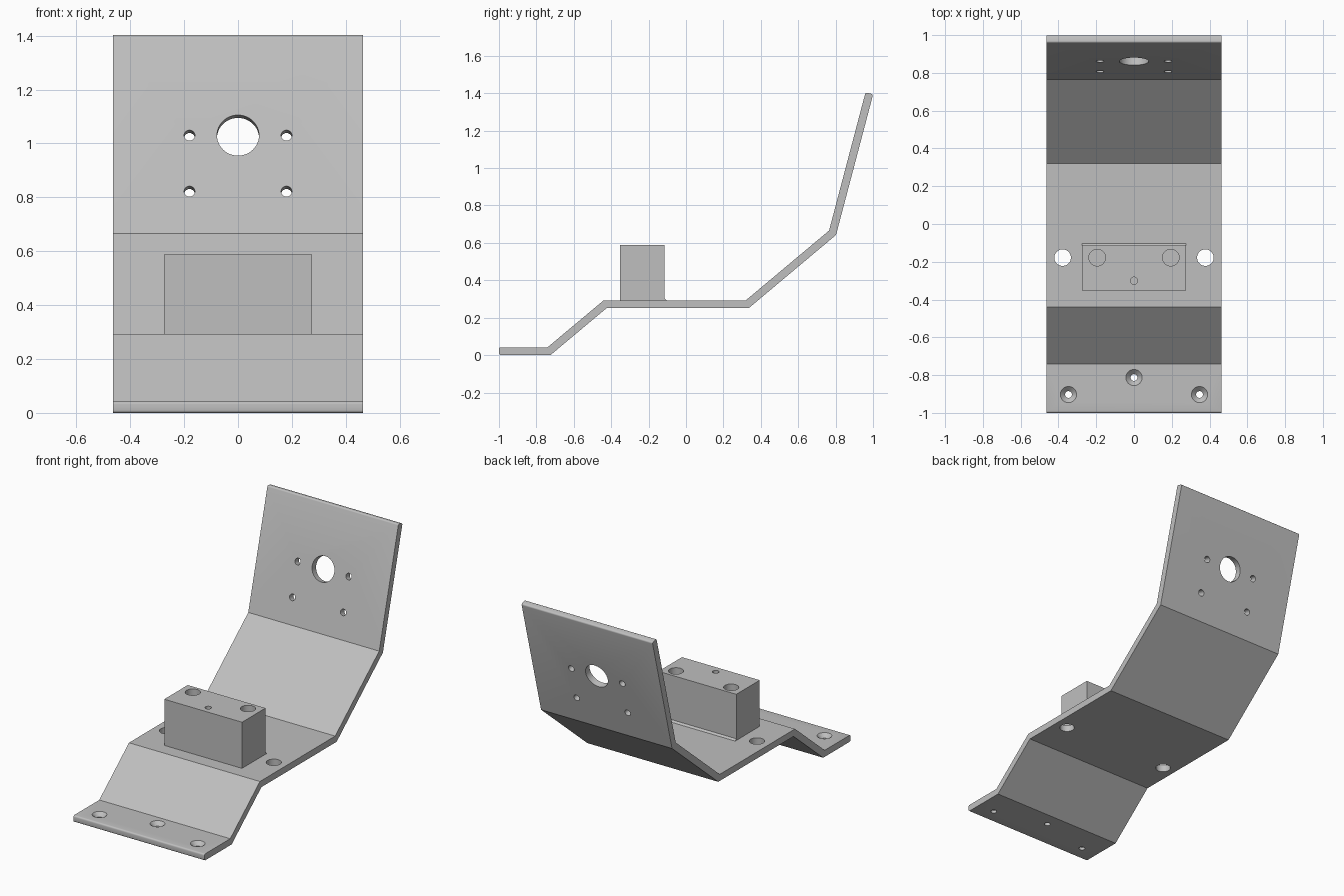
import bpy
import bmesh
from math import radians, sin, cos
from mathutils import Matrix, Vector

cube = bpy.data.objects.get("Cube")
if cube:
    bpy.data.objects.remove(cube, do_unlink=True)

grey = bpy.data.materials.new("plain_grey")
grey.use_nodes = True
grey.diffuse_color = (0.52, 0.52, 0.52, 1)
grey.node_tree.nodes["Principled BSDF"].inputs["Base Color"].default_value = grey.diffuse_color

THICK = 0.042
HALF_WIDTH = 0.463


def add_object(name, bm):
    bmesh.ops.recalc_face_normals(bm, faces=bm.faces)
    mesh = bpy.data.meshes.new(name)
    bm.to_mesh(mesh)
    bm.free()
    mesh.materials.append(grey)
    obj = bpy.data.objects.new(name, mesh)
    bpy.context.collection.objects.link(obj)
    return obj


def extrude_profile(name, points, half_width, rounded=()):
    """Extrude a (y, z) outline across x, rounding the chosen corners."""
    bm = bmesh.new()
    left = [bm.verts.new((-half_width, y, z)) for y, z in points]
    right = [bm.verts.new((half_width, y, z)) for y, z in points]
    bm.faces.new(left)
    bm.faces.new(right)
    n = len(points)
    for i in range(n):
        j = (i + 1) % n
        bm.faces.new((left[i], left[j], right[j], right[i]))
    if rounded:
        edges = [bm.edges.get((left[i], right[i])) for i in rounded]
        bmesh.ops.bevel(bm, geom=edges, offset=0.01, segments=4,
                        profile=0.5, affect='EDGES')
    return add_object(name, bm)


def cutter(centre, radius, depth, axis=(0, 0, 1), radius_top=None):
    bm = bmesh.new()
    turn = Vector((0, 0, 1)).rotation_difference(Vector(axis)).to_matrix().to_4x4()
    bmesh.ops.create_cone(bm, cap_ends=True, segments=48, radius1=radius,
                          radius2=radius if radius_top is None else radius_top,
                          depth=depth, matrix=Matrix.Translation(centre) @ turn)
    obj = add_object("hole_cutter", bm)
    obj.hide_render = True
    return obj


def cut(obj, cutters):
    """Subtract each cutter, keep the result and discard the cutters."""
    for tool in cutters:
        mod = obj.modifiers.new("hole", 'BOOLEAN')
        mod.operation = 'DIFFERENCE'
        mod.solver = 'EXACT'
        mod.object = tool
    bpy.context.view_layer.update()
    graph = bpy.context.evaluated_depsgraph_get()
    result = bpy.data.meshes.new_from_object(obj.evaluated_get(graph))
    obj.modifiers.clear()
    obj.data = result
    for tool in cutters:
        bpy.data.objects.remove(tool, do_unlink=True)


# Folded plate: upper line of the bends, then the same line offset by thickness
upper = [(-1, 0.042), (-0.74, 0.042), (-0.44, 0.293), (0.32, 0.293),
         (0.765, 0.666), (0.96, 1.405)]
line = [Vector(p) for p in upper]
dirs = [(b - a).normalized() for a, b in zip(line, line[1:])]
lower = []
for i, p in enumerate(line):
    a, b = dirs[max(i - 1, 0)], dirs[min(i, len(dirs) - 1)]
    na, nb = Vector((a.y, -a.x)), Vector((b.y, -b.x))
    mitre = (na + nb).normalized()
    lower.append(tuple(p + mitre * THICK / mitre.dot(na)))
last = len(upper) - 1
plate = extrude_profile("folded_plate", upper + lower[::-1], HALF_WIDTH,
                        rounded=(0, last, last + 1, 2 * last + 1))

holes = []
# Countersunk screw holes in the foot
for x, y in ((0, -0.813), (-0.347, -0.903), (0.347, -0.903)):
    holes.append(cutter((x, y, 0.02), 0.018, 0.2))
    holes.append(cutter((x, y, 0.031), 0.018, 0.026, radius_top=0.045))
# Round holes beside the block
for x in (-0.378, 0.378):
    holes.append(cutter((x, -0.178, 0.27), 0.044, 0.2))
# Large opening and four fixing holes square to the upright panel
tilt = radians(75.2)
normal = (0, -sin(tilt), cos(tilt))


def panel_point(x, z):
    base, top = line[-2], line[-1]
    t = (z - base.y) / (top.y - base.y)
    return (x, base.x + t * (top.x - base.x), z)


holes.append(cutter(panel_point(0, 1.03), 0.078, 0.2, normal))
for x in (-0.18, 0.18):
    for z in (1.03, 0.822):
        holes.append(cutter(panel_point(x, z), 0.02, 0.2, normal))
cut(plate, holes)

# Mounting block with blind holes in its top
block = extrude_profile("mounting_block", [(-0.352, 0.293), (-0.115, 0.293),
                                           (-0.115, 0.588), (-0.352, 0.588)], 0.275)
cut(block, [cutter((x, -0.178, 0.5), 0.044, 0.4) for x in (-0.195, 0.195)]
    + [cutter((0, -0.3, 0.55), 0.019, 0.3)])

# Thin weld seam along the back of the block
seam = extrude_profile("weld_seam", [(-0.115, 0.293), (-0.104, 0.293),
                                     (-0.115, 0.304)], 0.275)

# Smooth hole walls, crisp folds
for obj in (plate, block, seam):
    bpy.ops.object.select_all(action='DESELECT')
    obj.select_set(True)
    bpy.context.view_layer.objects.active = obj
    bpy.ops.object.shade_smooth_by_angle(angle=radians(25))
